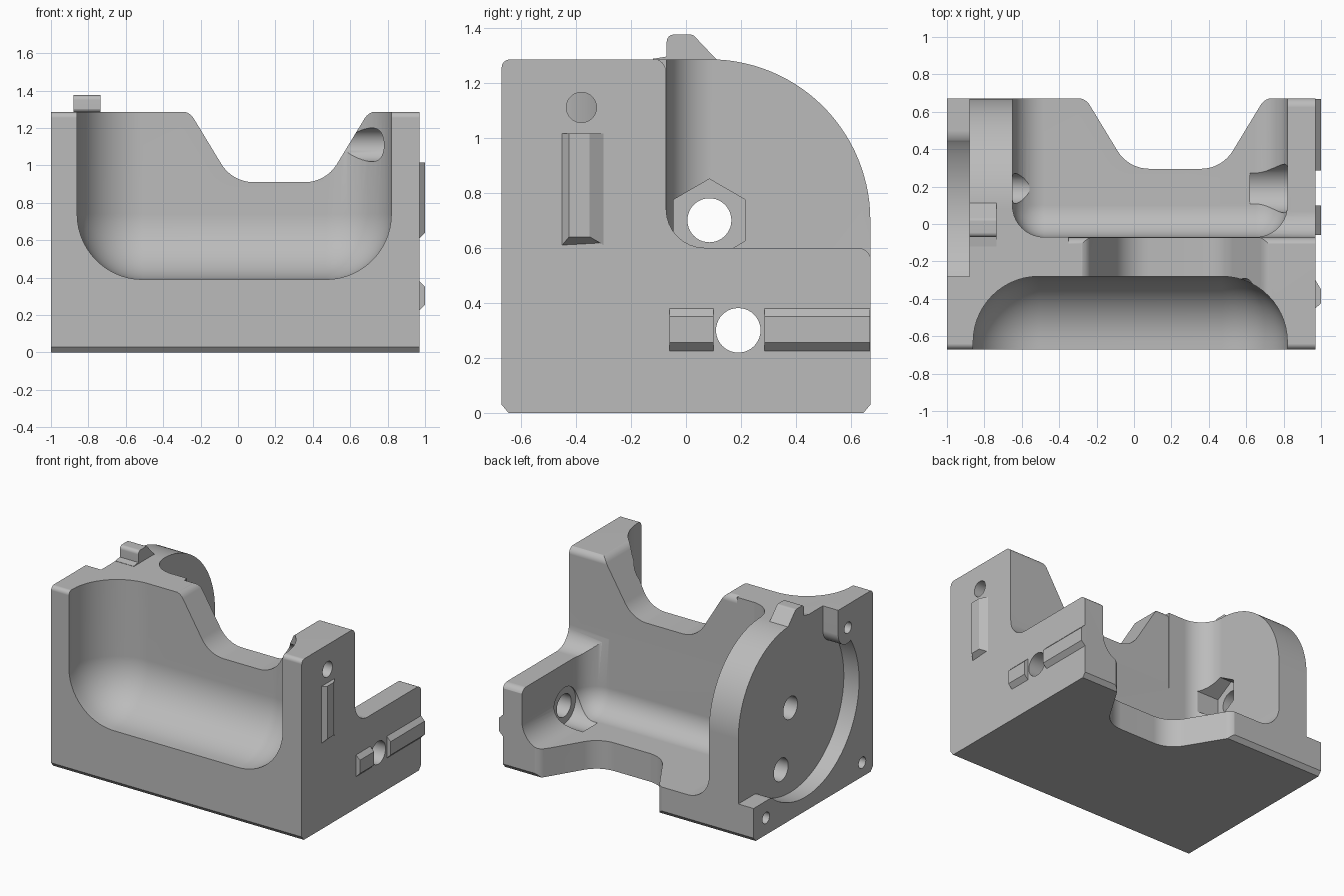
import bpy, bmesh, math
from mathutils import Vector

cube = bpy.data.objects.get("Cube")
if cube:
    bpy.data.objects.remove(cube, do_unlink=True)

grey = bpy.data.materials.new("plain grey")
grey.use_nodes = True
grey.diffuse_color = (0.5, 0.5, 0.5, 1)
grey.node_tree.nodes["Principled BSDF"].inputs["Base Color"].default_value = (0.5, 0.5, 0.5, 1)


def finish(name, bm):
    bmesh.ops.recalc_face_normals(bm, faces=bm.faces[:])
    mesh = bpy.data.meshes.new(name)
    bm.to_mesh(mesh)
    bm.free()
    mesh.materials.append(grey)
    obj = bpy.data.objects.new(name, mesh)
    bpy.context.scene.collection.objects.link(obj)
    return obj


def arc(cx, cy, r, a0, a1, n=16):
    angles = [math.radians(a0 + (a1 - a0) * i / n) for i in range(n + 1)]
    return [(cx + r * math.cos(a), cy + r * math.sin(a)) for a in angles]


def circle(cx, cy, r, n=40, turn=0):
    return arc(cx, cy, r, turn, turn + 360, n)[:-1]


def rounded(corners, n=8):
    """Outline from (u, v, radius) corners; a radius of 0 stays sharp."""
    out = []
    for i, (u, v, r) in enumerate(corners):
        p = Vector((u, v))
        if r == 0:
            out.append((u, v))
            continue
        d1 = (Vector(corners[i - 1][:2]) - p).normalized()
        d2 = (Vector(corners[(i + 1) % len(corners)][:2]) - p).normalized()
        half = d1.angle(d2) / 2
        c = p + (d1 + d2).normalized() * r / math.sin(half)
        t = r / math.tan(half)
        s, e = p + d1 * t - c, p + d2 * t - c
        a = s.angle(e)
        for k in range(n + 1):
            f = k / n
            q = c + (s * math.sin((1 - f) * a) + e * math.sin(f * a)) / math.sin(a)
            out.append((q.x, q.y))
    return out


def prism(name, outline, axis, start, end):
    place = {"x": lambda u, v, w: (w, u, v),
             "y": lambda u, v, w: (u, w, v),
             "z": lambda u, v, w: (u, v, w)}[axis]
    bm = bmesh.new()
    low = [bm.verts.new(place(u, v, start)) for u, v in outline]
    high = [bm.verts.new(place(u, v, end)) for u, v in outline]
    bm.faces.new(low)
    bm.faces.new(high)
    for i in range(len(low)):
        bm.faces.new((low[i - 1], low[i], high[i], high[i - 1]))
    return finish(name, bm)


def rounded_box(name, lo, hi, radius, segments=10):
    bm = bmesh.new()
    bmesh.ops.create_cube(bm, size=1)
    for v in bm.verts:
        v.co = [(a + b) / 2 + c * (b - a) for a, b, c in zip(lo, hi, v.co)]
    bmesh.ops.bevel(bm, geom=bm.edges[:], offset=radius, segments=segments,
                    profile=0.5, affect="EDGES")
    return finish(name, bm)


def cut(target, cutter):
    cutter.hide_render = True
    mod = target.modifiers.new("cut", "BOOLEAN")
    mod.operation, mod.solver, mod.object = "DIFFERENCE", "EXACT", cutter
    bpy.context.view_layer.objects.active = target
    bpy.ops.object.modifier_apply(modifier=mod.name)
    bpy.data.objects.remove(cutter, do_unlink=True)


def shade(obj):
    bpy.ops.object.select_all(action="DESELECT")
    obj.select_set(True)
    bpy.context.view_layer.objects.active = obj
    bpy.ops.object.shade_smooth_by_angle()
    mod = obj.modifiers.new("clean shading", "WEIGHTED_NORMAL")
    mod.keep_sharp = True


# Main body: side profile with chamfered foot and big rounded shoulder
AXLE = (0.085, 0.70)
TOP = 1.285
side = [(-0.645, 0), (0.645, 0), (0.67, 0.03)]
side += arc(*AXLE, 0.585, 0, 90, 28)
side += arc(-0.64, TOP - 0.03, 0.03, 90, 180, 4) + [(-0.67, 0.03)]
body = prism("body", side, "x", -1, 0.97)

# Front and rear hollows
cut(body, rounded_box("front_hollow", (-0.86, -1.6, 0.39), (0.82, -0.28, 2.3), 0.35, 14))
cut(body, rounded_box("rear_hollow", (-0.65, -0.07, 0.2), (0.82, 1.6, 2.3), 0.17))

# Step in the end wall, leaving a tall front post and a low rear rail
step = rounded([(-0.072, 0.6, 0.14), (0.673, 0.6, 0.05), (0.673, 0.3, 0), (0.9, 0.3, 0),
                (0.9, 1.6, 0), (-0.3, 1.6, 0), (-0.3, 1.288, 0), (-0.072, 1.288, 0.05)])
cut(body, prism("end_step", step, "x", -0.35, 1.2))


# Matching flared notches in the upright wall and in the floor
def notch(shift):
    pts = [(-0.4, 1.6, 0), (-0.4, 1.289, 0), (-0.26, 1.289, 0.08), (-0.03, 0.91, 0.2),
           (0.47, 0.91, 0.2), (0.7, 1.289, 0.08), (0.78, 1.289, 0), (0.78, 1.6, 0)]
    return rounded([(u, v - shift, r) for u, v, r in pts])


cut(body, prism("wall_notch", notch(0), "y", -0.6, 0.1))
cut(body, prism("floor_notch", notch(0.615), "z", -0.1, 0.5))

# Round recess in the outer face, leaving screw lugs at three corners
recess = [(-0.28, 1.6)] + arc(-0.38, 1.11, 0.1, 0, -118, 12)
recess += arc(*AXLE, 0.6, 148, 306, 40)
recess += arc(0.5, 0.14, 0.1, 126, 90, 6) + [(1.0, 0.24), (1.0, 1.6)]
cut(body, prism("disc_recess", recess, "x", -1.2, -0.88))
for y, z in ((-0.39, 1.12), (0.53, 0.12), (-0.55, 0.1)):
    cut(body, prism("screw_hole", circle(y, z, 0.04, 20), "x", -1.1, -0.9))

# Axle hole with hexagonal nut pocket, and the long rod hole
cut(body, prism("nut_pocket", circle(*AXLE, 0.15, 6, 30), "x", -0.74, -0.4))
cut(body, prism("axle_hole", circle(*AXLE, 0.08), "x", -1.1, -0.5))
cut(body, prism("rod_hole", circle(0.19, 0.3, 0.081), "x", -1.2, 1.2))
cut(body, prism("rod_counterbore", circle(0.19, 0.3, 0.13), "x", 0.62, 0.826))

# Upper bolt hole through the tall post
cut(body, prism("bolt_counterbore", circle(-0.38, 1.11, 0.09), "x", 0.5, 0.79))
cut(body, prism("bolt_hole", circle(-0.38, 1.11, 0.055, 28), "x", 0.7, 1.1))
shade(body)

# Locating tab on top
tab = rounded([(-0.12, 1.275, 0), (-0.12, 1.287, 0), (-0.07, 1.295, 0), (-0.07, 1.375, 0.025),
               (0.025, 1.375, 0.025), (0.115, 1.28, 0), (0.115, 1.275, 0)], 4)
shade(prism("top_tab", tab, "x", -0.88, -0.735))

# Bevelled locating ridges on the end wall
upright = prism("upright_ridge", [(0.96, -0.45), (0.97, -0.45), (1, -0.425), (1, -0.35),
                                  (0.97, -0.3), (0.96, -0.3)], "z", 0.61, 1.015)
for v in upright.data.vertices:
    if v.co.x > 0.98 and v.co.z < 0.7:
        v.co.z += 0.03
bar = [(0.96, 0.225), (0.97, 0.225), (1, 0.255), (1, 0.35), (0.97, 0.38), (0.96, 0.38)]
for name, start, end in (("short_ridge", -0.06, 0.1), ("long_ridge", 0.285, 0.669)):
    prism(name, bar, "y", start, end)
